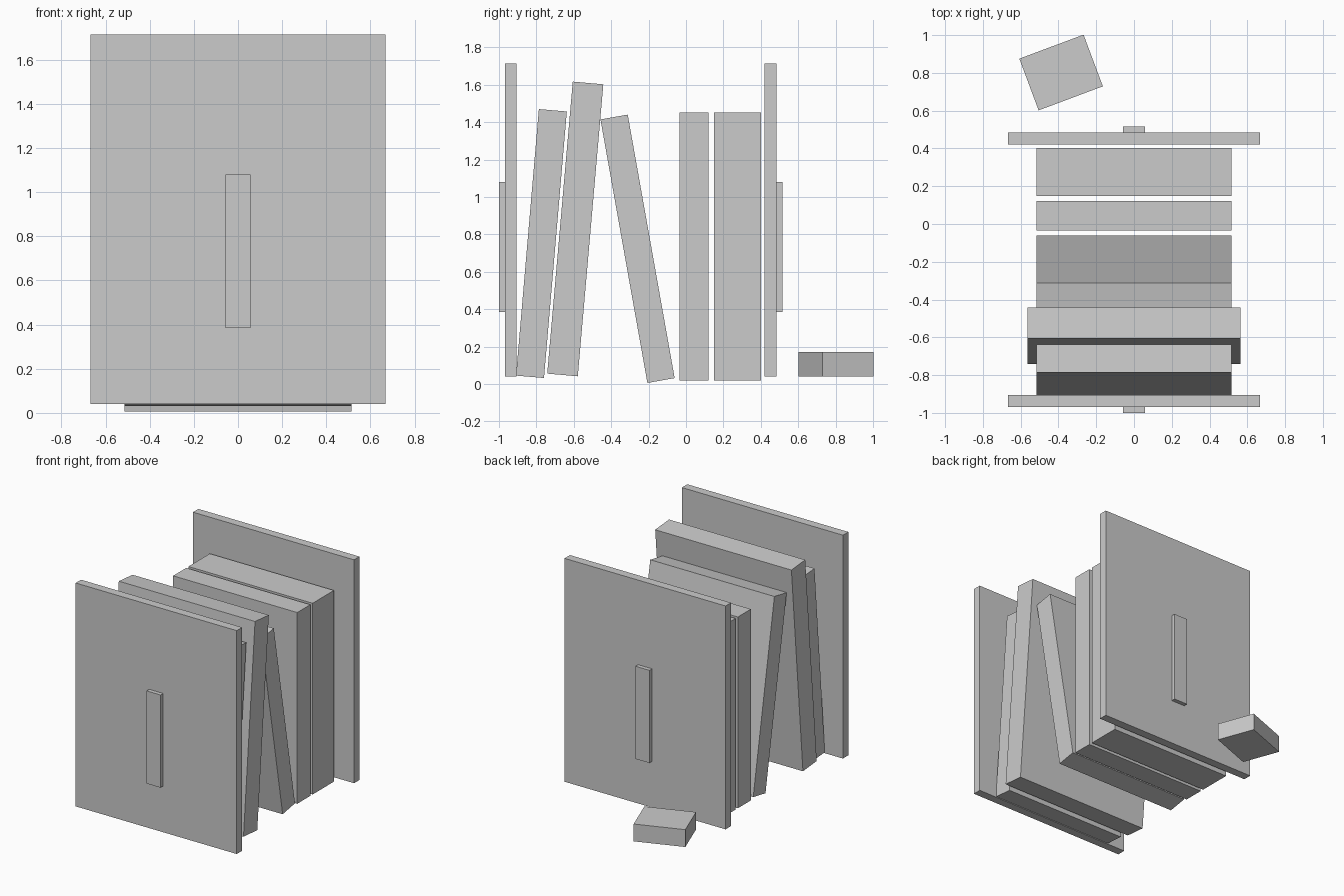
import bpy
from math import radians

cube = bpy.data.objects.get("Cube")
if cube:
    bpy.data.objects.remove(cube, do_unlink=True)

GREY = (0.6, 0.6, 0.6, 1.0)
mat = bpy.data.materials.new("plain grey")
mat.use_nodes = True
mat.diffuse_color = GREY
mat.node_tree.nodes["Principled BSDF"].inputs["Base Color"].default_value = GREY


def box(name, size, centre, tilt=0, turn=0):
    """Box with full size and centre; tilt about x, turn about z, in degrees."""
    bpy.ops.mesh.primitive_cube_add(size=1, location=centre,
                                    rotation=(radians(tilt), 0, radians(turn)))
    ob = bpy.context.object
    ob.name = name
    ob.scale = size
    ob.data.materials.append(mat)
    return ob


# Covers, each with a narrow strip on its outer face
MID = -0.242
for name, side in (("front", -1), ("back", 1)):
    box(name + "_cover", (1.336, 0.064, 1.675), (0, MID + side * 0.695, 0.877))
    box(name + "_strip", (0.115, 0.031, 0.695), (0, MID + side * 0.7425, 0.733))

# Leaning slabs between the covers
box("front_leaning_slab", (1.03, 0.15, 1.43), (0, -0.773, 0.751), tilt=-4.9)
box("tall_leaning_slab", (1.13, 0.164, 1.567), (0, -0.592, 0.829), tilt=-5)
box("back_leaning_slab", (1.03, 0.148, 1.431), (0, -0.259, 0.723), tilt=10.1)

# Upright slabs
box("thin_upright_slab", (1.03, 0.155, 1.434), (0, 0.044, 0.735))
box("thick_upright_slab", (1.03, 0.253, 1.434), (0, 0.275, 0.735))

# Loose block lying behind
box("loose_block", (0.363, 0.292, 0.13), (-0.386, 0.802, 0.105), turn=20.5)
